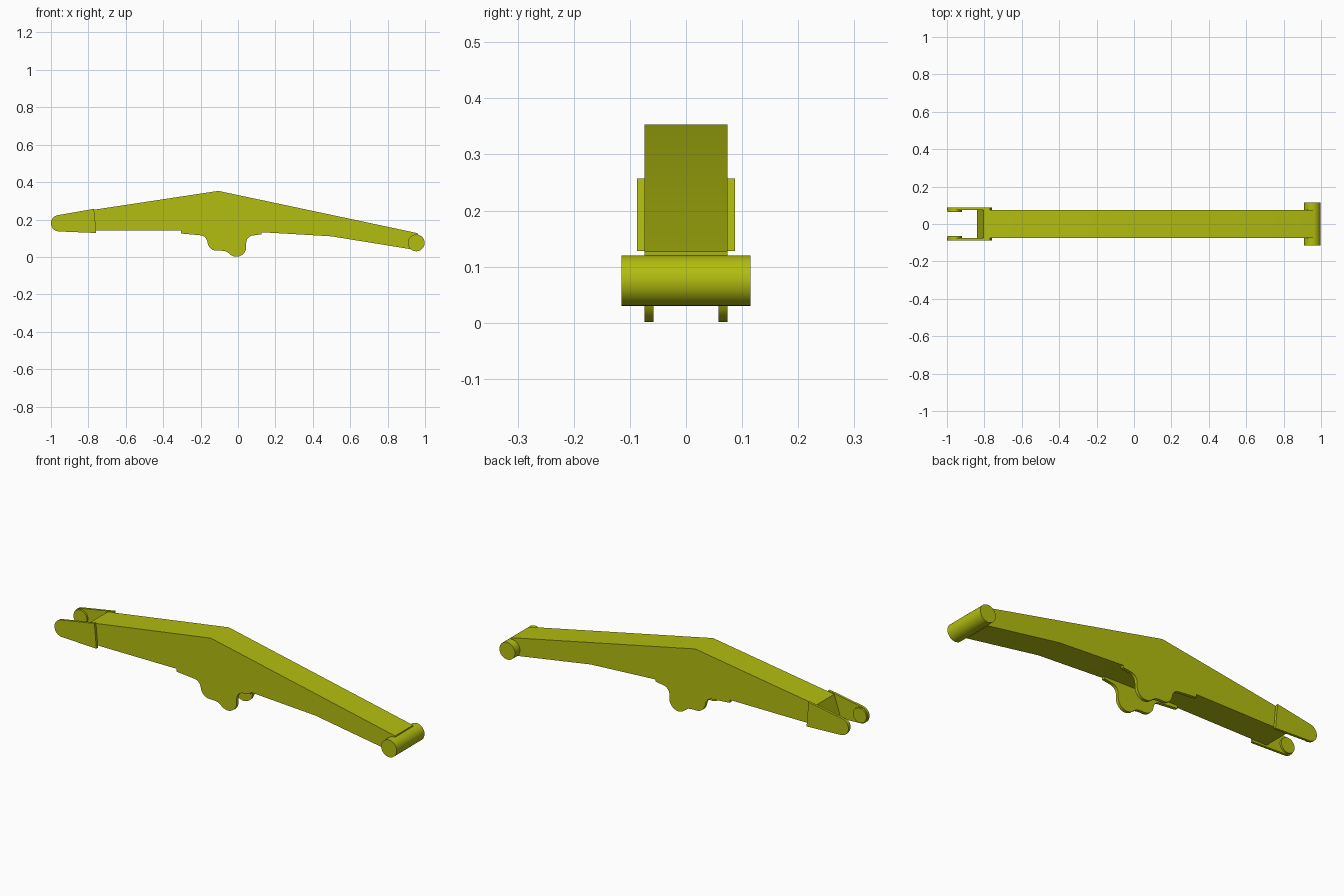
import bpy, bmesh, math

cube = bpy.data.objects.get("Cube")
if cube:
    bpy.data.objects.remove(cube, do_unlink=True)

paint = bpy.data.materials.new("olive_yellow_paint")
paint.use_nodes = True
colour = (0.45, 0.51, 0.005, 1)
paint.diffuse_color = colour
paint.node_tree.nodes["Principled BSDF"].inputs["Base Color"].default_value = colour


def arc(cx, cz, r, start, end, n=8):
    """Points on an arc in the side plane, angles in degrees."""
    angles = [math.radians(start + (end - start) * i / n) for i in range(n + 1)]
    return [(cx + r * math.cos(a), cz + r * math.sin(a)) for a in angles]


def slab(name, outline, y0, y1):
    """Extrude a side outline from y0 to y1."""
    bm = bmesh.new()
    face = bm.faces.new([bm.verts.new((x, y0, z)) for x, z in outline])
    ext = bmesh.ops.extrude_face_region(bm, geom=[face])
    verts = [v for v in ext["geom"] if isinstance(v, bmesh.types.BMVert)]
    bmesh.ops.translate(bm, verts=verts, vec=(0, y1 - y0, 0))
    bmesh.ops.recalc_face_normals(bm, faces=bm.faces)
    mesh = bpy.data.meshes.new(name)
    bm.to_mesh(mesh)
    bm.free()
    mesh.materials.append(paint)
    obj = bpy.data.objects.new(name, mesh)
    bpy.context.collection.objects.link(obj)
    bpy.ops.object.select_all(action="DESELECT")
    obj.select_set(True)
    bpy.context.view_layer.objects.active = obj
    bpy.ops.object.shade_smooth_by_angle(angle=math.radians(30))
    return obj


def pair(name, outline, y0, y1):
    """Matching slabs on the front and back sides."""
    slab("front_" + name, outline, -y1, -y0)
    slab("back_" + name, outline, y0, y1)


# Tapered box beam
W = 0.074
beam = [(-0.84, 0.14), (-0.805, 0.247), (-0.105, 0.353), (0.96, 0.127),
        (0.955, 0.07), (0.92, 0.042), (0.5, 0.11), (0.125, 0.132), (-0.305, 0.14)]
slab("beam", beam, -W, W)

# Cross tube at the low end
slab("cross_tube", arc(0.953, 0.075, 0.045, 0, 350, 35), -0.115, 0.115)

# Rounded hanger plates under the middle
hanger = [(-0.305, 0.14), (-0.305, 0.125), (-0.205, 0.116)]
hanger += arc(-0.205, 0.074, 0.042, 80, 0, 6)
hanger += arc(-0.113, 0.083, 0.05, 190, 270, 8)
hanger += [(-0.085, 0.033), (-0.065, 0.03)]
hanger += arc(-0.008, 0.053, 0.052, 222, 360, 14)
hanger += arc(0.084, 0.075, 0.04, 180, 95, 6)
hanger += [(0.125, 0.121), (0.125, 0.132)]
pair("hanger_plate", hanger, 0.058, W)

# Fork cheeks and their inner pin bosses
cheek = [(-0.758, 0.128), (-0.764, 0.2), (-0.77, 0.257)]
cheek += arc(-0.956, 0.18, 0.044, 100, 266, 18)
pair("fork_cheek", cheek, W, 0.087)
pair("pin_boss", arc(-0.958, 0.18, 0.039, 0, 350, 35), 0.065, W)
